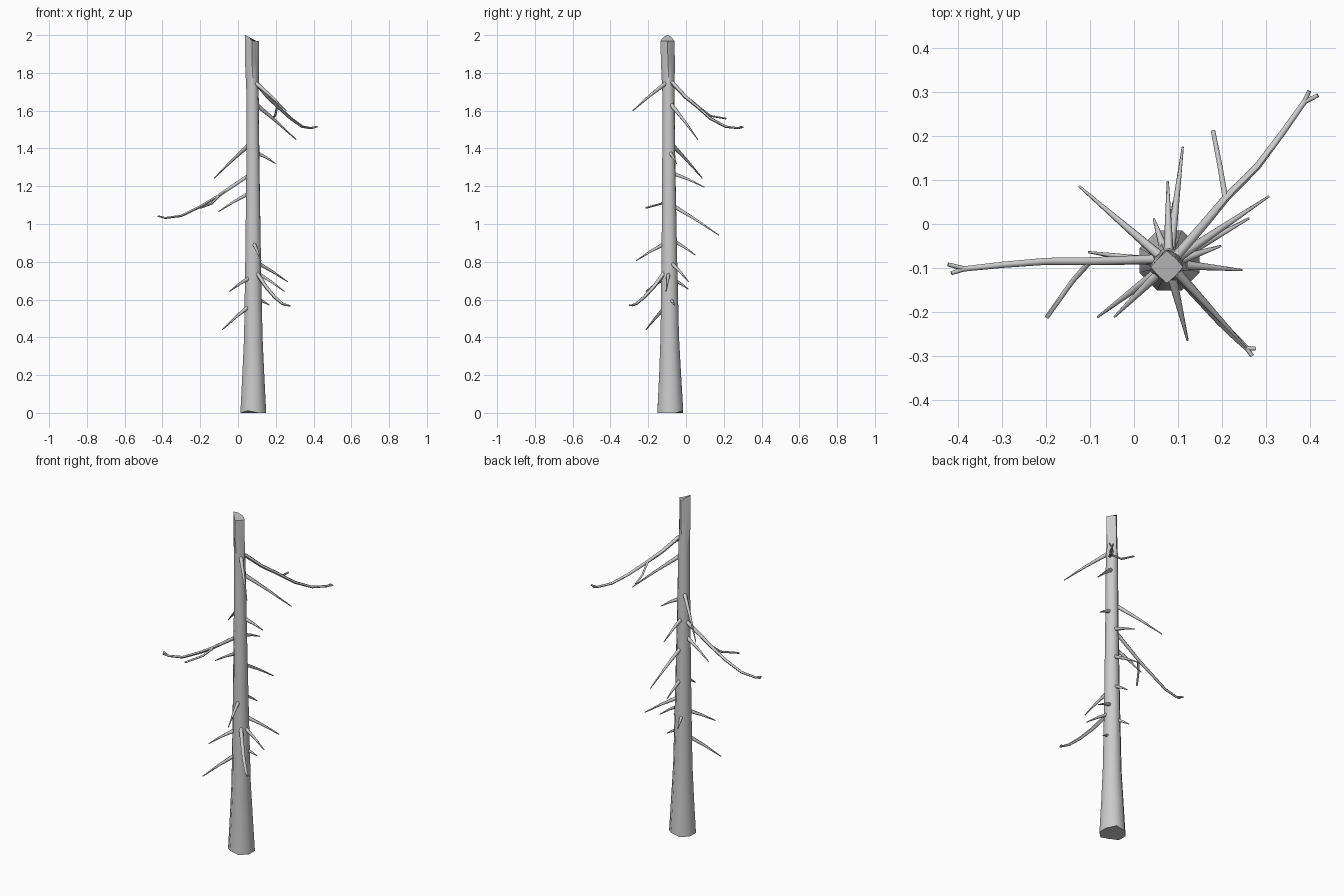
import bpy, bmesh, math
from mathutils import Vector

if "Cube" in bpy.data.objects:
    bpy.data.objects.remove(bpy.data.objects["Cube"])


def finish(name, bm, angle):
    bmesh.ops.recalc_face_normals(bm, faces=bm.faces)
    me = bpy.data.meshes.new(name)
    bm.to_mesh(me)
    bm.free()
    ob = bpy.data.objects.new(name, me)
    bpy.context.collection.objects.link(ob)
    bpy.ops.object.select_all(action='DESELECT')
    ob.select_set(True)
    bpy.context.view_layer.objects.active = ob
    bpy.ops.object.shade_smooth_by_angle(angle=math.radians(angle))
    return ob


def skin(bm, rings):
    # join successive vertex rings and cap both ends
    n = len(rings[0])
    for a, b in zip(rings, rings[1:]):
        for i in range(n):
            j = (i + 1) % n
            bm.faces.new((a[i], a[j], b[j], b[i]))
    bm.faces.new(rings[0][::-1])
    bm.faces.new(rings[-1])


def tube(bm, pts, r0, r1, sides=6):
    # tapered limb along a path
    pts = [Vector(p) for p in pts]
    rings = []
    for k, p in enumerate(pts):
        d = (pts[min(k + 1, len(pts) - 1)] - pts[max(k - 1, 0)]).normalized()
        u = d.cross(Vector((0, 0, 1))).normalized()
        v = u.cross(d)
        r = r0 + (r1 - r0) * k / (len(pts) - 1)
        rings.append([bm.verts.new(p + r * (u * math.cos(t) + v * math.sin(t)))
                      for t in (2 * math.pi * i / sides for i in range(sides))])
    skin(bm, rings)


# Trunk: z, centre x, centre y, radius, ring rotation in degrees
PROFILE = [(0, .081, -.083, .074, 22.5), (.2, .081, -.084, .063, 22.5),
           (.4, .081, -.086, .053, 22.5), (.8, .080, -.088, .045, 22.5),
           (1.3, .079, -.091, .037, 20), (1.7, .077, -.093, .033, 10),
           (1.86, .074, -.096, .037, 0), (1.97, .075, -.098, .037, 0)]
bm = bmesh.new()
rings = []
for k, (z, cx, cy, r, rot) in enumerate(PROFILE):
    ring = []
    for i in range(8):
        t = math.radians(rot + 45 * i)
        rr, zz = r, z
        if k == 0:                      # uneven foot
            zz = .012 * (i in (1, 2, 5, 6)) * (i % 2)
        if k >= len(PROFILE) - 2 and i % 2:   # squarish broken top
            rr = r * .76
        if k == len(PROFILE) - 1:       # slanted cut
            zz = z + .03 * max(0, -math.cos(t))
        ring.append(bm.verts.new((cx + rr * math.cos(t), cy + rr * math.sin(t), zz)))
    rings.append(ring)
skin(bm, rings)
finish("trunk", bm, 50)

# Dead twigs: start height on the trunk, tip position
TWIGS = [(1.625, (.307, .063, 1.447)), (1.74, (.255, -.281, 1.60)),
         (1.415, (-.125, .086, 1.243)), (1.37, (.198, -.05, 1.32)),
         (1.155, (-.104, -.064, 1.065)), (1.262, (.077, .097, 1.195)),
         (1.09, (.111, .175, .94)), (.905, (.09, .05, .835)),
         (.79, (.262, .013, .695)), (.735, (.246, -.105, .643)),
         (.595, (.167, -.06, .57)), (.71, (-.045, -.212, .643)),
         (.56, (-.083, -.212, .44)), (.89, (.122, -.265, .805)),
         (.70, (.045, .012, .655))]
bm = bmesh.new()
for z, tip in TWIGS:
    tip = Vector(tip)
    c = Vector((.079, -.09, z))
    out = Vector((tip.x - c.x, tip.y - c.y, 0)).normalized()
    start = c + out * .025 + Vector((0, 0, .005))
    mid = start.lerp(tip, .5) + Vector((0, 0, .004))
    tube(bm, [start, mid, tip], .0115, .0025)
finish("twigs", bm, 60)

# Long drooping branches, each ending in a small fork
BRANCHES = [
    ("upper_branch", [(.095, -.075, 1.75), (.16, 0, 1.67), (.21, .06, 1.622),
                      (.28, .13, 1.558), (.34, .21, 1.515), (.388, .278, 1.507)],
     [(.399, .303, 1.513), (.419, .293, 1.516)],
     [(.208, .06, 1.624), (.196, .13, 1.572), (.18, .213, 1.558)]),
    ("middle_branch", [(.06, -.08, 1.26), (-.03, -.083, 1.20), (-.11, -.085, 1.145),
                       (-.2, -.085, 1.092), (-.3, -.093, 1.043), (-.385, -.102, 1.032)],
     [(-.424, -.092, 1.042), (-.416, -.112, 1.04)],
     [(-.10, -.085, 1.15), (-.14, -.13, 1.108), (-.199, -.213, 1.085)]),
    ("lower_branch", [(.09, -.105, .755), (.15, -.172, .665), (.195, -.222, .612),
                      (.235, -.262, .578), (.257, -.283, .57)],
     [(.269, -.301, .569), (.277, -.284, .567)], None)]
for name, path, fork, side in BRANCHES:
    bm = bmesh.new()
    tube(bm, path, .011, .006)
    for tip in fork:
        tube(bm, [path[-1], tip], .0055, .0045)
    if side:
        tube(bm, side, .0065, .005)
    finish(name, bm, 60)
